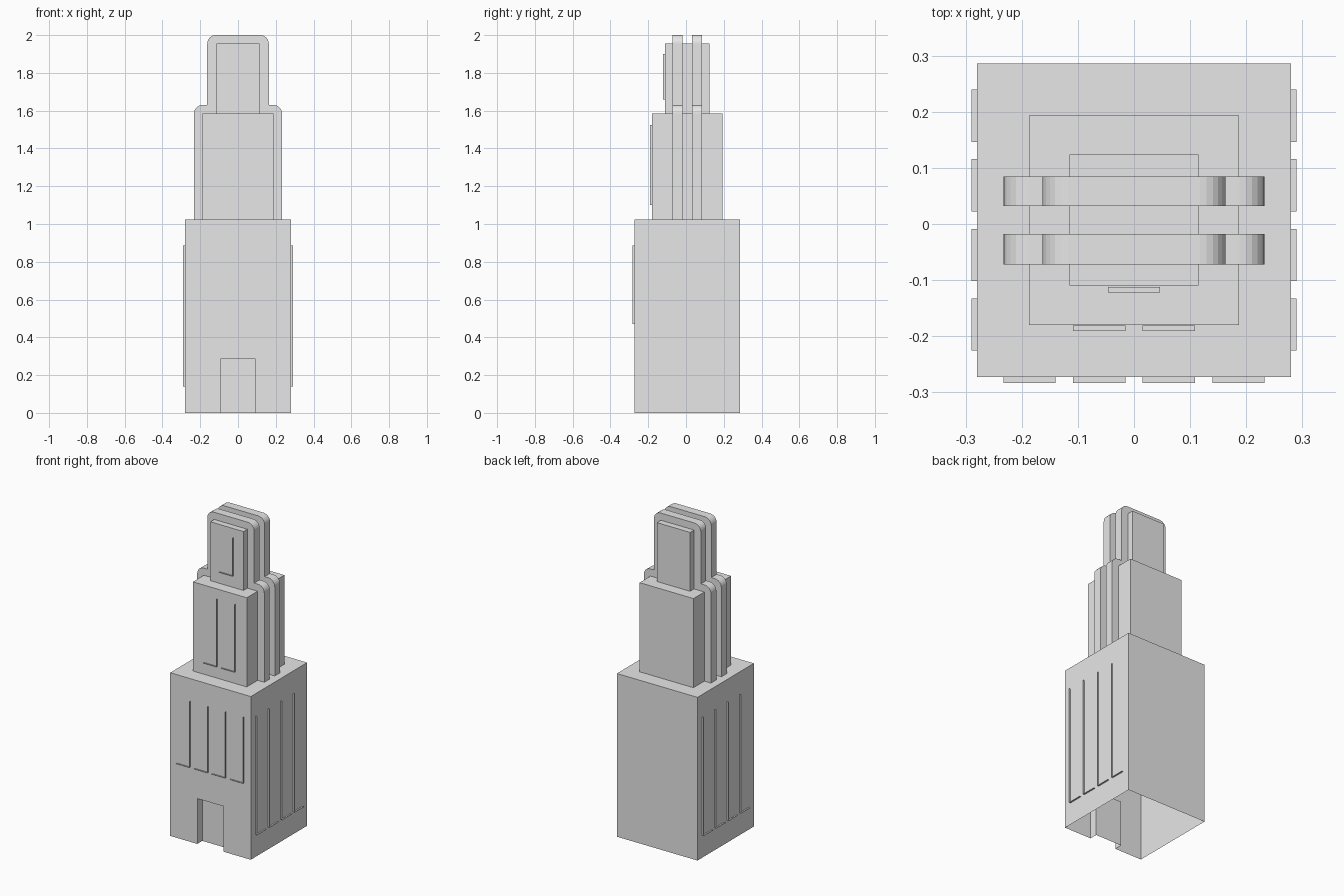
import bpy
import bmesh
from math import cos, sin, pi

old = bpy.data.objects.get("Cube")
if old:
    bpy.data.objects.remove(old, do_unlink=True)

# One plain grey for the whole tower
grey = bpy.data.materials.new("plain_grey")
grey.use_nodes = True
colour = (0.8, 0.8, 0.8, 1)
grey.diffuse_color = colour
grey.node_tree.nodes["Principled BSDF"].inputs["Base Color"].default_value = colour


def build(name, polygons, recalc=True):
    """Make an object from corner loops, welding shared corners."""
    bm = bmesh.new()
    for loop in polygons:
        bm.faces.new([bm.verts.new(p) for p in loop])
    bmesh.ops.remove_doubles(bm, verts=bm.verts, dist=1e-5)
    if recalc:
        bmesh.ops.recalc_face_normals(bm, faces=bm.faces)
    mesh = bpy.data.meshes.new(name)
    bm.to_mesh(mesh)
    bm.free()
    mesh.materials.append(grey)
    obj = bpy.data.objects.new(name, mesh)
    bpy.context.collection.objects.link(obj)
    return obj


def walls(path, z0, z1):
    """Upright quads along an open path of (x, y) points."""
    return [[(*a, z0), (*b, z0), (*b, z1), (*a, z1)] for a, b in zip(path, path[1:])]


def level(path, z):
    return [(*p, z) for p in path]


def tier(name, half, y0, y1, z0, z1):
    ring = [(-half, y0), (half, y0), (half, y1), (-half, y1)]
    build(name, walls(ring + ring[:1], z0, z1) + [level(ring, z0), level(ring, z1)])


# Hollow base, open below, with a doorway alcove in the front
W, FRONT, BACK, TOP = 0.28, -0.273, 0.286, 1.025
DOOR, DOOR_TOP, DEPTH = 0.092, 0.285, 0.05
sides = [(W, FRONT), (W, BACK), (-W, BACK), (-W, FRONT)]
front_wall = [(-W, FRONT, 0), (-DOOR, FRONT, 0), (-DOOR, FRONT, DOOR_TOP),
              (DOOR, FRONT, DOOR_TOP), (DOOR, FRONT, 0), (W, FRONT, 0),
              (W, FRONT, TOP), (-W, FRONT, TOP)]
alcove = [(-DOOR, FRONT), (-DOOR, FRONT + DEPTH), (DOOR, FRONT + DEPTH), (DOOR, FRONT)]
build("tower_base", walls(sides, 0, TOP) + [level(sides, TOP), front_wall]
      + walls(alcove, 0, DOOR_TOP) + [level(alcove, DOOR_TOP)])

# Stepped upper tiers
tier("middle_tier", 0.187, -0.18, 0.193, TOP, 1.585)
tier("top_tier", 0.115, -0.11, 0.124, 1.585, 1.955)

# Two stepped fins with rounded shoulders
R, STEPS = 0.045, 6


def shoulder(x, z):
    """Quarter round ending in an outer corner at x, z."""
    return [(x - R + R * cos(pi / 2 * i / STEPS), z - R + R * sin(pi / 2 * i / STEPS))
            for i in range(STEPS + 1)]


half_profile = [(0.233, TOP)] + shoulder(0.233, 1.63) + [(0.163, 1.63)] + shoulder(0.163, 2.0)
profile = half_profile + [(-x, z) for x, z in reversed(half_profile)]
for name, y0, y1 in (("front_fin", -0.072, -0.018), ("back_fin", 0.032, 0.085)):
    near = [(x, y0, z) for x, z in profile]
    far = [(x, y1, z) for x, z in profile]
    n = len(profile)
    rim = [[near[i], near[(i + 1) % n], far[(i + 1) % n], far[i]] for i in range(n)]
    build(name, [near, far] + rim)


# Paper-thin L-shaped window trims: one upright blade and one sill each
def trim(name, start, end, out, z0, z1):
    """start is the (x, y) foot of the blade, end the far end of the sill."""
    a, b = [(p[0] + out[0], p[1] + out[1]) for p in (start, end)]
    build(name, walls([start, a], z0, z1) + [level([start, a, b, end], z0)], False)


PITCH, WIDTH, OUT = 0.124, 0.093, 0.01


def centres(count):
    return [(i - (count - 1) / 2) * PITCH for i in range(count)]


for label, count, y, z0, z1 in (("base", 4, FRONT, 0.47, 0.885),
                                ("middle", 2, -0.181, 1.1, 1.525),
                                ("top", 1, -0.112, 1.66, 1.9)):
    for i, c in enumerate(centres(count)):
        trim(f"{label}_front_trim_{i + 1}", (c + WIDTH / 2, y), (c - WIDTH / 2, y),
             (0, -OUT), z0, z1)

for label, s in (("left", 1), ("right", -1)):
    for i, c in enumerate(centres(4)):
        y = c + 0.007
        trim(f"{label}_side_trim_{i + 1}", (s * W, y - s * WIDTH / 2),
             (s * W, y + s * WIDTH / 2), (s * OUT, 0), 0.14, 0.885)
